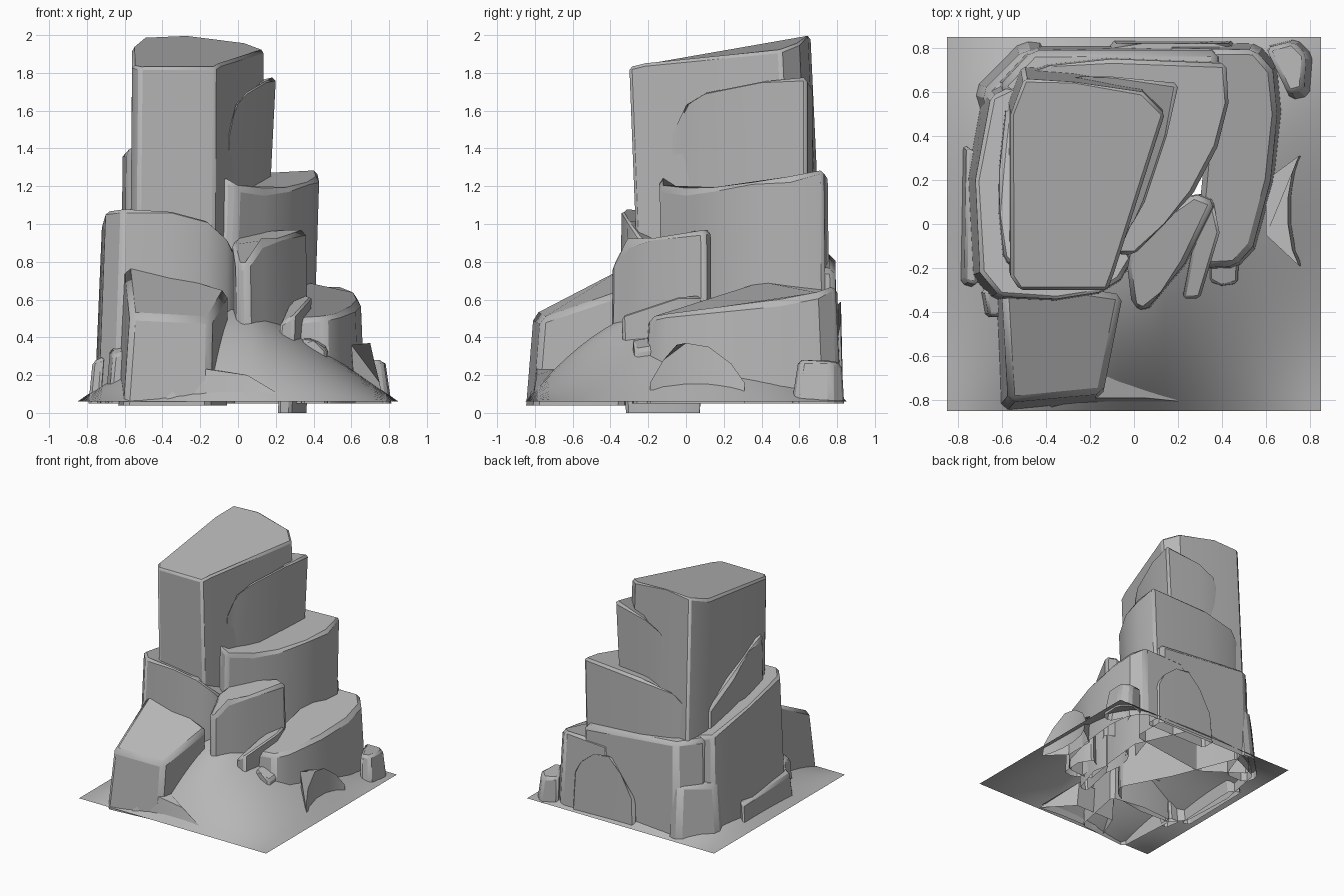
import bpy, bmesh
from mathutils import Vector

# dark stone
stone = bpy.data.materials.new("stone")
stone.diffuse_color = (0.47, 0.47, 0.47, 1)


def finish(name, bm, bevel=0.0, angle=35):
    bmesh.ops.recalc_face_normals(bm, faces=bm.faces)
    me = bpy.data.meshes.new(name)
    bm.to_mesh(me)
    bm.free()
    me.materials.append(stone)
    ob = bpy.data.objects.new(name, me)
    bpy.context.collection.objects.link(ob)
    if bevel:
        m = ob.modifiers.new("chipped_edges", 'BEVEL')
        m.width = bevel
        m.segments = 1
        m.limit_method = 'ANGLE'
        m.angle_limit = 0.7
    bpy.context.view_layer.objects.active = ob
    ob.select_set(True)
    bpy.ops.object.shade_smooth_by_angle(angle=angle * 0.01745)
    ob.select_set(False)
    return ob


def rock(name, top, z0=0.04, flare=1.0, shift=(0, 0), bevel=0.03):
    """Open-bottomed rock: sloped cap outline, with walls lofted down to z0."""
    bm = bmesh.new()
    c = sum((Vector(p) for p in top), Vector()) / len(top)
    hi = [bm.verts.new(p) for p in top]
    lo = [bm.verts.new((c.x + (x - c.x) * flare + shift[0],
                        c.y + (y - c.y) * flare + shift[1], z0)) for x, y, z in top]
    n = len(top)
    for i in range(n):
        j = (i + 1) % n
        bm.faces.new((lo[i], lo[j], hi[j], hi[i]))
    bm.faces.new(hi)
    return finish(name, bm, bevel)


# sloping ground sheet, open in the middle beneath the rocks
bm = bmesh.new()
bmesh.ops.create_grid(bm, x_segments=24, y_segments=24, size=0.85)
for v in bm.verts:
    x, y = v.co.x / 0.85, v.co.y / 0.85
    v.co.z = 0.06 + 0.52 * min(1, 1.12 * (1 - abs(x))) * (1 - y * y)
hole = [f for f in bm.faces
        if ((f.calc_center_median().x + 0.02) / 0.5) ** 2
        + ((f.calc_center_median().y - 0.27) / 0.46) ** 2 < 1]
bmesh.ops.delete(bm, geom=hole, context='FACES')
finish("ground_slope", bm)

# tall central stack
rock("main_tower", [(-.52, -.3, 1.83), (-.12, -.3, 1.83), (-.09, -.22, 1.85), (.14, .5, 1.92),
                    (.04, .6, 1.96), (-.27, .645, 2.01), (-.5, .66, 1.99), (-.56, .5, 1.93),
                    (-.56, -.24, 1.84)],
     0.3, 1.02, (-.01, .07), 0.015)
rock("upper_slab", [(-.05, -.09, 1.46), (-.01, 0, 1.65), (.05, .1, 1.71), (.15, .4, 1.77),
                    (.205, .64, 1.78), (-.1, .67, 1.73), (-.24, .67, 1.66), (-.31, .66, 1.5),
                    (-.34, .65, 1.3), (-.12, .35, 1.6)], 0.6, 1.0, (-.06, 0), 0.02)
rock("left_slab", [(-.59, -.16, 1.38), (-.54, -.2, 1.43), (-.45, -.15, 1.4), (-.45, .45, 1.15),
                   (-.58, .53, 1.03), (-.61, .25, 1.22), (-.61, .05, 1.38)],
     0.5, 1.03, (-.01, 0), 0.02)

# middle shelves around the stack
rock("right_shelf", [(-.07, -.14, 1.26), (0, -.14, 1.19), (.14, 0, 1.17), (.27, .14, 1.19),
                     (.38, .35, 1.23), (.43, .55, 1.24), (.42, .73, 1.29), (-.1, .75, 1.26),
                     (-.38, .72, 1.22), (-.5, .68, 1.1), (-.55, .6, .95), (-.3, .3, 1.15)],
     0.3, 1.0, (-.03, 0.01), 0.02)
rock("left_shoulder", [(-.7, -.22, 1.07), (-.61, -.33, 1.08), (-.35, -.34, 1.08),
                       (-.16, -.31, 1.03), (-.06, -.25, .94), (-.01, -.16, .83),
                       (-.2, .2, 1.0), (-.4, .7, .85), (-.65, .58, .86), (-.72, .2, 1.0)],
     0.05, 1.06, (-.02, 0), 0.02)
rock("back_ledge", [(.38, .79, .76), (-.46, .79, .84), (-.62, .62, .85), (-.3, .4, .9),
                    (.38, .5, .8)], 0.05, 1.04, (0, .01), 0.03)

# big boulders
rock("front_left_boulder", [(-.57, -.81, .52), (-.14, -.77, .5), (-.05, -.32, .65),
                            (-.32, -.28, .73), (-.6, -.3, .79)],
     0.04, 1.06, (-.02, -.02), 0.03)
rock("middle_boulder", [(-.01, -.37, .78), (.05, -.4, .78), (.13, -.3, .9), (.23, -.18, .94),
                        (.37, .1, .97), (.27, .14, .97), (0, -.05, .96), (-.03, -.2, .91)],
     0.25, 1.02, (.01, 0), 0.025)
rock("right_boulder", [(.25, -.2, .49), (.46, -.19, .51), (.54, -.1, .53), (.62, .2, .56),
                       (.65, .5, .59), (.63, .7, .63), (.55, .79, .68), (.15, .8, .66),
                       (.33, .4, .68), (.3, .1, .6)], 0.05, 1.06, (.01, 0), 0.025)

# small leaning stones at the front right
rock("leaning_stone", [(.22, -.34, .47), (.3, -.34, .52), (.39, -.04, .62), (.36, .11, .62),
                       (.29, 0, .62)], 0.0, 0.9, (-.02, -.0), 0.015)
rock("small_stone", [(.34, -.26, .38), (.4, -.28, .4), (.47, -.27, .33), (.48, -.1, .36),
                     (.42, 0, .42), (.33, -.05, .42)], 0.05, 1.05, (0, 0), 0.015)

# low rocks breaking through the slope
rock("front_ledge", [(-.38, -.81, .1), (-.28, -.79, .21), (-.19, -.79, .235), (.05, -.79, .2),
                     (.25, -.81, .08), (.05, -.6, .26), (-.3, -.6, .26)],
     0.06, 1.02, (0, -.025), 0)
rock("right_plate", [(.75, -.19, .16), (.72, -.12, .28), (.7, 0, .37), (.7, .12, .35),
                     (.72, .24, .26), (.75, .31, .16), (.6, .2, .3), (.6, -.05, .36)],
     0.05, 1.0, (.02, 0), 0)
rock("right_corner_rock", [(.7, .59, .28), (.77, .61, .28), (.78, .77, .28), (.72, .83, .25),
                           (.6, .8, .28)], 0.05, 1.2, (.02, -.01), 0.02)
rock("left_plate", [(-.77, -.26, .27), (-.71, -.28, .3), (-.68, .3, .3), (-.76, .35, .24)],
     0.05, 1.05, (-.02, 0), 0.015)
rock("left_chip", [(-.66, -.42, .3), (-.6, -.42, .33), (-.6, -.3, .36), (-.68, -.3, .34)],
     0.05, 1.1, (-.02, 0), 0.015)
rock("back_left_rock", [(-.69, .6, .48), (-.5, .79, .5), (-.4, .78, .48), (-.5, .5, .55),
                        (-.66, .5, .52)], 0.05, 1.15, (-.02, .02), 0.03)
rock("back_arch_rock", [(.45, .82, .36), (.38, .82, .5), (.27, .82, .59), (.13, .82, .61),
                        (.02, .82, .5), (-.1, .82, .28), (-.1, .7, .28), (.02, .7, .5),
                        (.13, .7, .61), (.27, .7, .59), (.38, .7, .5), (.45, .7, .36)],
     0.05, 1.04, (0, .01), 0.02)
